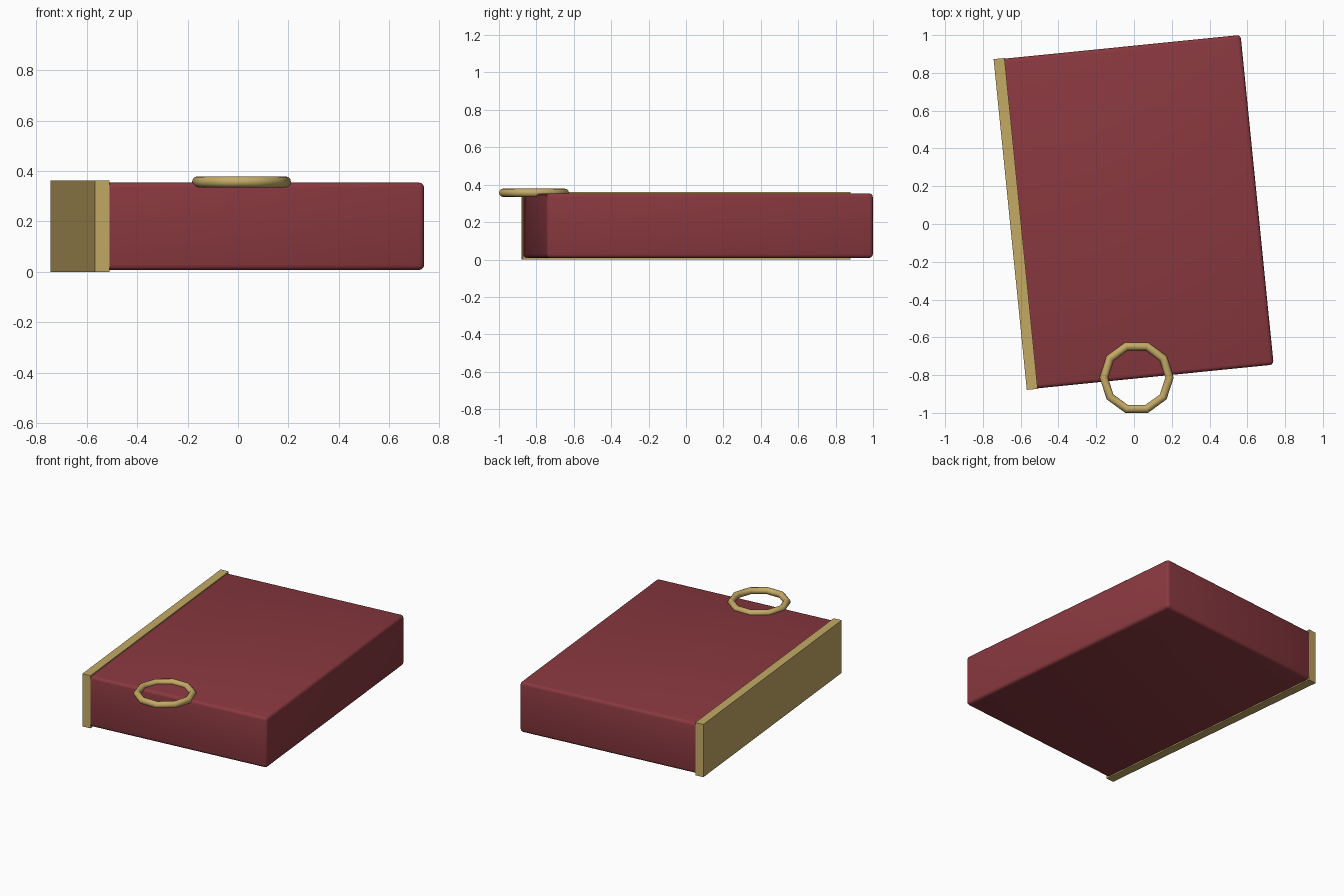
import bpy
from math import radians

if "Cube" in bpy.data.objects:
    bpy.data.objects.remove(bpy.data.objects["Cube"])

TILT = 0.1  # the whole book is turned slightly about z


def material(name, rgb):
    m = bpy.data.materials.new(name)
    m.diffuse_color = (*rgb, 1)
    m.use_nodes = True
    m.node_tree.nodes["Principled BSDF"].inputs["Base Color"].default_value = m.diffuse_color
    return m


def box(name, centre, size, mat):
    bpy.ops.mesh.primitive_cube_add(size=1, location=centre)
    ob = bpy.context.object
    ob.name = name
    ob.scale = size
    bpy.ops.object.transform_apply(location=False, rotation=False, scale=True)
    ob.rotation_euler.z = TILT
    ob.data.materials.append(mat)
    return ob


red = material("red_cover", (0.25, 0.04, 0.05))
gold = material("gold", (0.55, 0.40, 0.13))

# Closed book block with softly rounded edges
book = box("book_block", (0.013, 0.064, 0.181), (1.284, 1.754, 0.346), red)
bevel = book.modifiers.new("rounded_edges", 'BEVEL')
bevel.width = 0.02
bevel.segments = 3
bpy.ops.object.modifier_apply(modifier=bevel.name)
bpy.ops.object.shade_smooth_by_angle(angle=radians(35))

# Spine strip along the left edge
box("spine", (-0.6265, 0, 0.181), (0.058, 1.76, 0.362), gold)

# Ten-sided ring lying over the front edge
bpy.ops.mesh.primitive_torus_add(major_segments=10, minor_segments=12,
                                 major_radius=0.174, minor_radius=0.022,
                                 location=(0.014, -0.813, 0.357))
ring = bpy.context.object
ring.name = "ring"
ring.data.materials.append(gold)
bpy.ops.object.shade_smooth_by_angle(angle=radians(35))
